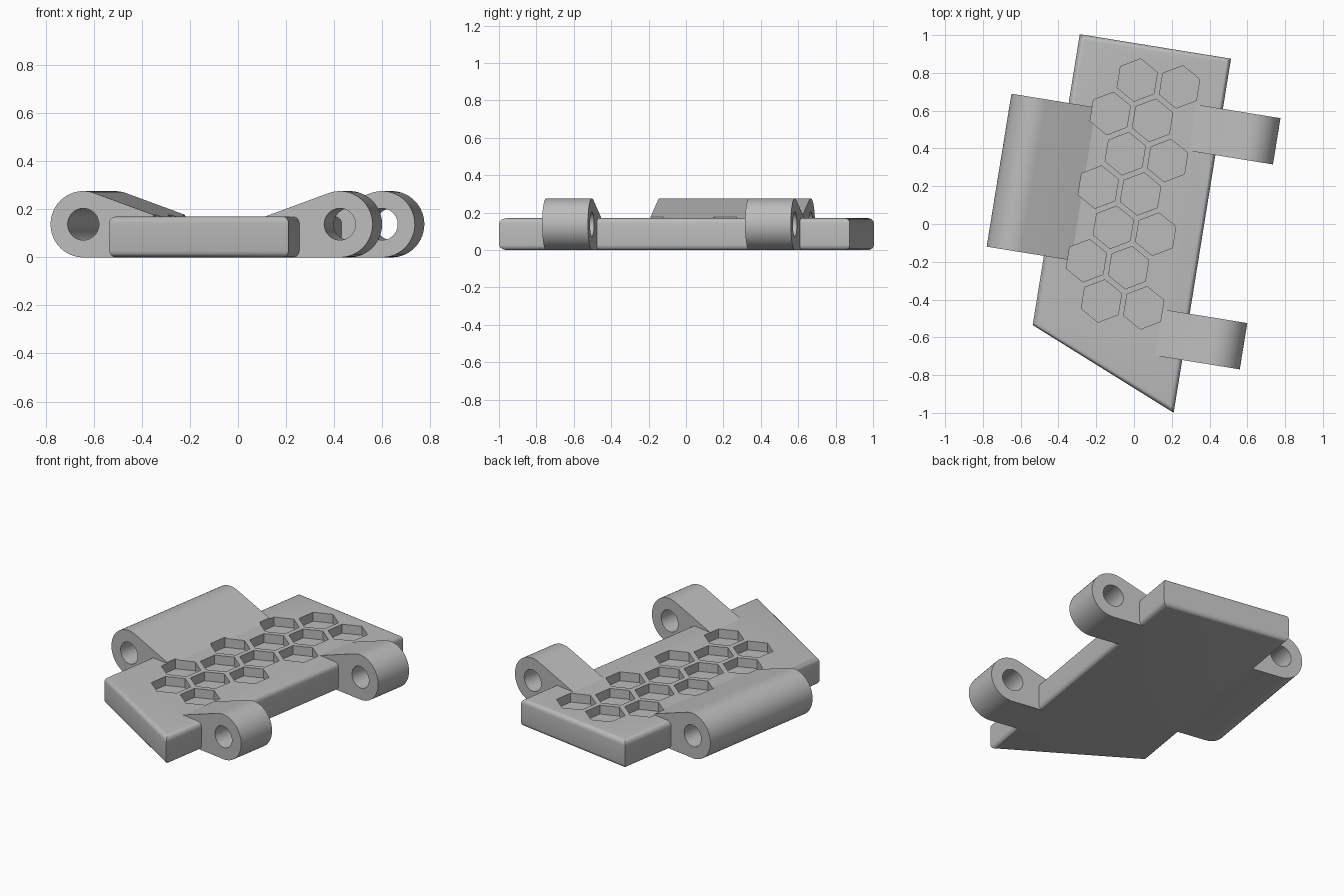
import bpy, bmesh, math
from mathutils import Vector

TILT = math.radians(-9.2)      # whole part is turned about z
THICK = 0.17                   # plate thickness
RADIUS = 0.138                 # hinge barrel radius
BORE = 0.066                   # pin hole radius

cube = bpy.data.objects.get("Cube")
if cube:
    bpy.data.objects.remove(cube, do_unlink=True)

grey = bpy.data.materials.new("plain_grey")
grey.use_nodes = True
grey.diffuse_color = (0.5, 0.5, 0.5, 1)
grey.node_tree.nodes["Principled BSDF"].inputs["Base Color"].default_value = (0.5, 0.5, 0.5, 1)


def add_prism(bm, points, offset):
    """Extrude a closed loop of 3D points along offset."""
    face = bm.faces.new([bm.verts.new(p) for p in points])
    out = bmesh.ops.extrude_face_region(bm, geom=[face])
    moved = [g for g in out["geom"] if isinstance(g, bmesh.types.BMVert)]
    bmesh.ops.translate(bm, verts=moved, vec=Vector(offset))


def make_object(name, bm):
    bmesh.ops.recalc_face_normals(bm, faces=bm.faces[:])
    mesh = bpy.data.meshes.new(name)
    bm.to_mesh(mesh)
    bm.free()
    mesh.materials.append(grey)
    obj = bpy.data.objects.new(name, mesh)
    bpy.context.collection.objects.link(obj)
    obj.rotation_euler.z = TILT
    return obj


def ring(radius, count, start=0.0):
    angles = [start + math.tau * i / count for i in range(count)]
    return [(radius * math.cos(a), radius * math.sin(a)) for a in angles]


def cut(obj, cutters):
    for cutter in cutters:
        mod = obj.modifiers.new("cut", "BOOLEAN")
        mod.operation, mod.solver, mod.object = "DIFFERENCE", "EXACT", cutter
    bpy.ops.object.select_all(action="DESELECT")
    obj.select_set(True)
    bpy.context.view_layer.objects.active = obj
    bpy.context.view_layer.update()
    for mod in list(obj.modifiers):
        bpy.ops.object.modifier_apply(modifier=mod.name)
    bpy.ops.object.shade_smooth_by_angle(angle=math.radians(30))


# Staggered hexagonal pockets
bm = bmesh.new()
for row in range(7):
    for col in range(2):
        u = -0.105 + 0.227 * col - 0.113 * (row % 2)
        v = 0.755 - 0.1975 * row
        hexagon = [(u + x, v + y, THICK - 0.055) for x, y in ring(0.114, 6, math.pi / 6)]
        add_prism(bm, hexagon, (0, 0, 0.3))
pockets = make_object("pocket_cutter", bm)
pockets.hide_render = True

# Plate with one slanted end and rounded horizontal edges
bm = bmesh.new()
outline = [(-0.444, 0.946), (-0.444, -0.614), (0.367, -0.953), (0.367, 0.946)]
add_prism(bm, [(x, y, 0) for x, y in outline], (0, 0, THICK))
rims = [e for e in bm.edges if abs(e.verts[0].co.z - e.verts[1].co.z) < 0.001]
bmesh.ops.bevel(bm, geom=rims, offset=0.028, segments=5, profile=0.5, affect="EDGES")
plate = make_object("plate", bm)
cut(plate, [pockets])


def hinge(name, centre, side, low, high):
    """Barrel with a sloped arm that runs into the plate, and a pin hole."""
    slope = math.radians(20)
    profile = []
    for i in range(33):
        a = -math.pi / 2 + (math.pi + slope) * i / 32
        profile.append((RADIUS * math.cos(a), RADIUS + RADIUS * math.sin(a)))
    w, z = profile[-1]
    end = w - (z - 0.15) / math.tan(slope)
    profile += [(end, 0.15), (end, 0)]
    bm = bmesh.new()
    add_prism(bm, [(centre + side * x, low, h) for x, h in profile], (0, high - low, 0))
    obj = make_object(name, bm)

    bm = bmesh.new()
    hole = [(centre + x, low - 0.1, RADIUS + h) for x, h in ring(BORE, 40)]
    add_prism(bm, hole, (0, high - low + 0.2, 0))
    pin = make_object("pin_cutter", bm)
    cut(obj, [pin, pockets])
    bpy.data.objects.remove(pin, do_unlink=True)


# One long hinge on one side, two short knuckles on the other
hinge("long_hinge", -0.613, -1, -0.243, 0.577)
hinge("back_knuckle", 0.538, 1, 0.429, 0.677)
hinge("front_knuckle", 0.538, 1, -0.67, -0.422)

bpy.data.objects.remove(pockets, do_unlink=True)
